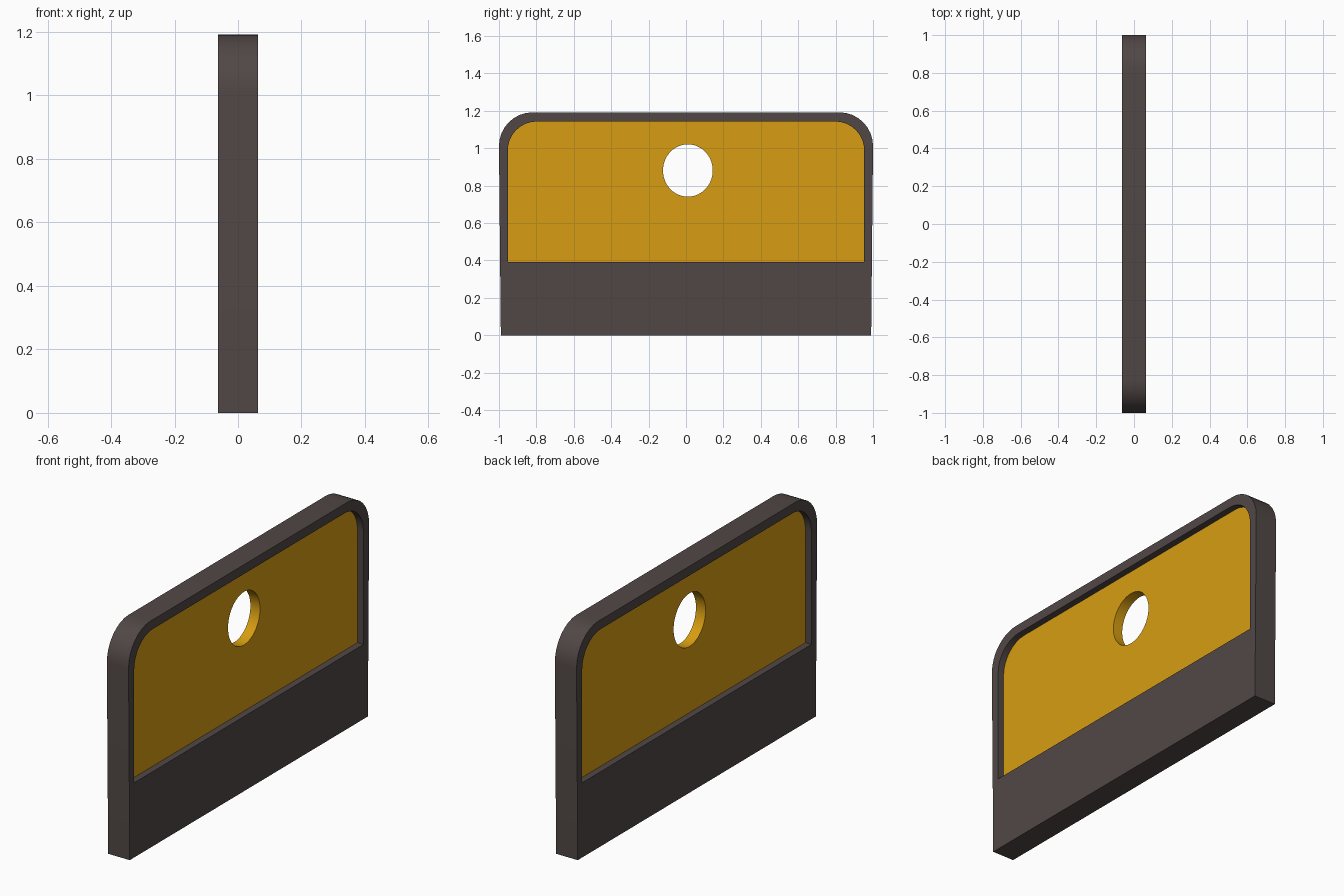
import bpy
import bmesh
from math import sin, cos, pi, radians

if "Cube" in bpy.data.objects:
    bpy.data.objects.remove(bpy.data.objects["Cube"], do_unlink=True)


def material(name, color):
    mat = bpy.data.materials.new(name)
    mat.use_nodes = True
    mat.diffuse_color = color
    mat.node_tree.nodes["Principled BSDF"].inputs["Base Color"].default_value = color
    return mat


def arch(bottom_half, top_half, bottom, top, radius, steps=8):
    """Outline with square lower corners and rounded upper corners."""
    arc = [(top_half - radius + radius * cos(pi / 2 * i / steps),
            top - radius + radius * sin(pi / 2 * i / steps)) for i in range(steps + 1)]
    right = [(bottom_half, bottom)] + arc
    return right + [(-y, z) for y, z in reversed(right)]


def ellipse(cy, cz, ry, rz, steps=48):
    return [(cy + ry * cos(2 * pi * i / steps), cz + rz * sin(2 * pi * i / steps))
            for i in range(steps)]


def plate(name, outlines, half_thickness, mat):
    """Extrude an outline, with any inner outline as a hole, along x."""
    curve = bpy.data.curves.new(name, "CURVE")
    curve.dimensions = "2D"
    curve.fill_mode = "BOTH"
    curve.extrude = half_thickness
    for points in outlines:
        spline = curve.splines.new("POLY")
        spline.points.add(len(points) - 1)
        for p, (y, z) in zip(spline.points, points):
            p.co = (y, z, 0, 1)
        spline.use_cyclic_u = True
    obj = bpy.data.objects.new(name, curve)
    bpy.context.collection.objects.link(obj)
    obj.rotation_euler = (pi / 2, 0, pi / 2)
    bpy.ops.object.select_all(action="DESELECT")
    obj.select_set(True)
    bpy.context.view_layer.objects.active = obj
    bpy.ops.object.convert(target="MESH")
    obj = bpy.context.object
    obj.name = name
    # Weld the caps to the walls
    bm = bmesh.new()
    bm.from_mesh(obj.data)
    bmesh.ops.remove_doubles(bm, verts=bm.verts, dist=0.0001)
    bmesh.ops.recalc_face_normals(bm, faces=bm.faces)
    bm.to_mesh(obj.data)
    bm.free()
    obj.data.materials.clear()
    obj.data.materials.append(mat)
    bpy.ops.object.shade_smooth_by_angle(angle=radians(30))
    return obj


dark = material("dark brown grey", (0.082, 0.064, 0.061, 1))
amber = material("amber", (0.68, 0.34, 0.006, 1))

# Thick frame with a wide solid base
opening = arch(0.953, 0.953, 0.393, 1.143, 0.155)
plate("frame", [arch(0.99, 1.0, 0, 1.192, 0.18), opening], 0.063, dark)

# Recessed panel with a round hole through it
plate("panel", [opening, ellipse(0.01, 0.881, 0.133, 0.14)], 0.028, amber)
